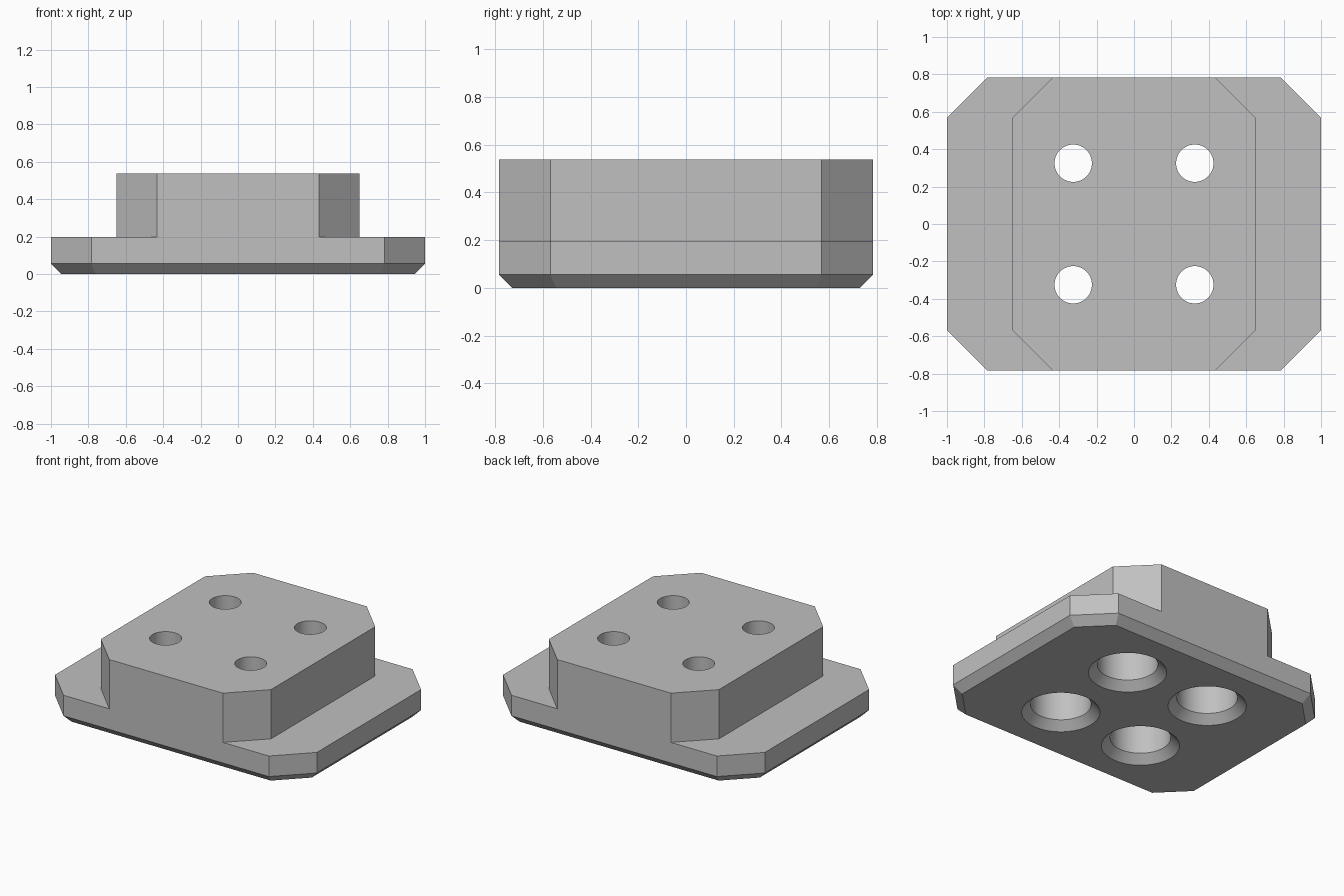
import bpy, bmesh, math

cube = bpy.data.objects.get("Cube")
if cube:
    bpy.data.objects.remove(cube, do_unlink=True)

DEPTH, CORNER, CHAMFER = 0.784, 0.216, 0.055
FLANGE_TOP, TOP = 0.197, 0.537
HOLE = 0.325

grey = bpy.data.materials.new("plain grey")
GREY = (0.53, 0.53, 0.53, 1)
grey.use_nodes = True
grey.diffuse_color = GREY
grey.node_tree.nodes["Principled BSDF"].inputs["Base Color"].default_value = GREY


def octagon(x, y, cut, z):
    """Rectangle outline with its four corners cut at 45 degrees."""
    return [(x, y - cut, z), (x - cut, y, z), (cut - x, y, z), (-x, y - cut, z),
            (-x, cut - y, z), (cut - x, -y, z), (x - cut, -y, z), (x, cut - y, z)]


def circle(cx, cy, radius, z, sides=64):
    steps = [2 * math.pi * i / sides for i in range(sides)]
    return [(cx + radius * math.cos(a), cy + radius * math.sin(a), z) for a in steps]


def loft(name, rings):
    """Closed solid through matching rings, listed from bottom to top."""
    bm = bmesh.new()
    loops = [[bm.verts.new(p) for p in ring] for ring in rings]
    n = len(loops[0])
    for low, high in zip(loops, loops[1:]):
        for i in range(n):
            j = (i + 1) % n
            bm.faces.new((low[i], low[j], high[j], high[i]))
    bm.faces.new(loops[0][::-1])
    bm.faces.new(loops[-1])
    bmesh.ops.recalc_face_normals(bm, faces=bm.faces)
    mesh = bpy.data.meshes.new(name)
    bm.to_mesh(mesh)
    bm.free()
    mesh.materials.append(grey)
    obj = bpy.data.objects.new(name, mesh)
    bpy.context.collection.objects.link(obj)
    return obj


def combine(target, tool, operation):
    mod = target.modifiers.new(operation.title(), "BOOLEAN")
    mod.operation, mod.object, mod.solver = operation, tool, "EXACT"
    bpy.context.view_layer.objects.active = target
    bpy.ops.object.modifier_apply(modifier=mod.name)
    bpy.data.objects.remove(tool, do_unlink=True)


# Wide flange with a chamfered underside
inset_cut = CORNER - CHAMFER * (2 - math.sqrt(2))
plate = loft("mounting_block", [
    octagon(1 - CHAMFER, DEPTH - CHAMFER, inset_cut, 0),
    octagon(1, DEPTH, CORNER, CHAMFER),
    octagon(1, DEPTH, CORNER, FLANGE_TOP)])

# Narrower raised block, flush with the flange at front and back
block = loft("raised_block", [octagon(0.65, DEPTH, CORNER, z) for z in (0.1, TOP)])
combine(plate, block, "UNION")

# Four bolt holes: chamfered counterbore below, narrow bore above
profile = [(0.295, -0.05), (0.19, CHAMFER), (0.19, 0.37), (0.1, 0.37), (0.1, TOP + 0.1)]
for sx in (-1, 1):
    for sy in (-1, 1):
        cutter = loft("hole_cutter", [circle(sx * HOLE, sy * HOLE, r, z) for r, z in profile])
        combine(plate, cutter, "DIFFERENCE")

# Merge coplanar pieces, then smooth only the round bores
bm = bmesh.new()
bm.from_mesh(plate.data)
bmesh.ops.remove_doubles(bm, verts=bm.verts, dist=1e-5)
bmesh.ops.dissolve_limit(bm, angle_limit=math.radians(0.5), verts=bm.verts, edges=bm.edges)
bm.to_mesh(plate.data)
bm.free()
bpy.ops.object.select_all(action="DESELECT")
plate.select_set(True)
bpy.context.view_layer.objects.active = plate
bpy.ops.object.shade_smooth_by_angle(angle=math.radians(30))
